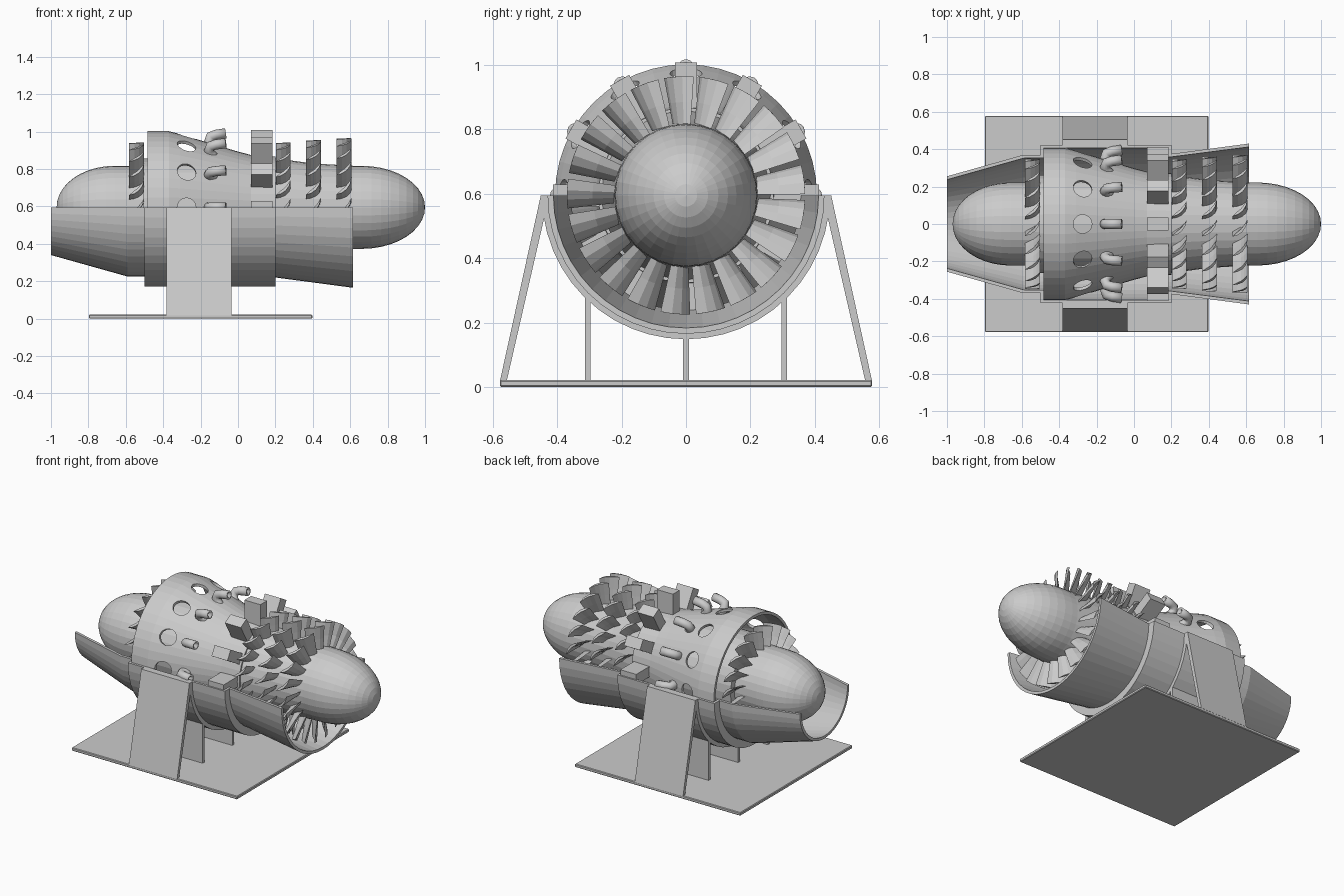
import bpy, bmesh
from math import sin, cos, pi, radians
from mathutils import Matrix, Vector

if "Cube" in bpy.data.objects:
    bpy.data.objects.remove(bpy.data.objects["Cube"])

AXIS = 0.595  # height of the engine axis


def polar(x, r, a):
    """Point at station x, radius r, angle a from the top."""
    return Vector((x, -r * sin(a), AXIS + r * cos(a)))


def finish(name, bm):
    bmesh.ops.remove_doubles(bm, verts=bm.verts, dist=1e-5)
    bmesh.ops.recalc_face_normals(bm, faces=bm.faces)
    me = bpy.data.meshes.new(name)
    bm.to_mesh(me)
    bm.free()
    ob = bpy.data.objects.new(name, me)
    bpy.context.collection.objects.link(ob)
    return ob


def revolve(name, prof, segs, a0=0.0, a1=2 * pi, closed=True):
    """Spin an (x, radius) profile about the engine axis."""
    bm = bmesh.new()
    rings = [[bm.verts.new(polar(x, r, a0 + (a1 - a0) * i / segs)) for x, r in prof]
             for i in range(segs + 1)]
    n = len(prof)
    for p, q in zip(rings, rings[1:]):
        for j in range(n if closed else n - 1):
            k = (j + 1) % n
            bm.faces.new((p[j], p[k], q[k], q[j]))
    if a1 - a0 < 6.2 and closed:
        bm.faces.new(rings[0])
        bm.faces.new(rings[-1][::-1])
    return finish(name, bm)


def shell(outer, t):
    return outer + [(x, r - t) for x, r in reversed(outer)]


def prism(name, pts, x0, x1):
    """Extrude a (y, z) outline along x."""
    bm = bmesh.new()
    f = bm.faces.new([bm.verts.new((x0, y, z)) for y, z in pts])
    new = bmesh.ops.extrude_face_region(bm, geom=[f])["geom"]
    bmesh.ops.translate(bm, vec=(x1 - x0, 0, 0),
                        verts=[v for v in new if isinstance(v, bmesh.types.BMVert)])
    return finish(name, bm)


# Central hub with rounded nose and tail
quarter = [radians(d) for d in range(0, 91, 9)]
nose = [(0.66 + 0.34 * cos(a), 0.222 * sin(a)) for a in quarter]
tail = [(-0.66 - 0.31 * cos(a), 0.222 * sin(a)) for a in reversed(quarter)]
hub = nose + [(0.62, 0.222), (0.4, 0.235), (0.2, 0.262), (-0.505, 0.262), (-0.505, 0.222)] + tail
revolve("hub", hub, 32, closed=False)

# Perforated combustor casing
outer = [(-0.485, 0.407), (-0.37, 0.407), (-0.31, 0.392), (-0.15, 0.343), (0.0, 0.298),
         (0.07, 0.28), (0.2, 0.272)]
casing = revolve("combustor_casing", shell(outer, 0.018), 48)
bm = bmesh.new()
for i in range(12):
    m = (Matrix.Translation((-0.275, 0, AXIS)) @ Matrix.Rotation(i * pi / 6, 4, 'X')
         @ Matrix.Translation((0, 0, 0.39)))
    bmesh.ops.create_cone(bm, cap_ends=True, segments=20, radius1=0.05, radius2=0.05,
                          depth=0.16, matrix=m)
cutter = finish("hole_cutter", bm)
cutter.hide_render = True
cutter.hide_viewport = True
mod = casing.modifiers.new("holes", 'BOOLEAN')
mod.object = cutter
mod.operation = 'DIFFERENCE'
mod.solver = 'EXACT'

# Bent fuel pipes, hollow at the open end
PATH = [(-0.115, 0.30), (-0.143, 0.325), (-0.156, 0.352), (-0.147, 0.378),
        (-0.117, 0.388), (-0.065, 0.396)]
bm = bmesh.new()
for i in range(12):
    a = i * pi / 6
    c, s = cos(a), sin(a)
    tang = Vector((0, -c, -s))
    rad = Vector((0, -s, c))
    stations = [(p, 0.027) for p in PATH] + [(PATH[-1], 0.016), (PATH[-2], 0.016)]
    rings = []
    for j, ((x, r), w) in enumerate(stations):
        k = j if j < len(PATH) else (5 if j == 6 else 4)
        p, q = PATH[max(k - 1, 0)], PATH[min(k + 1, 5)]
        d = Vector((q[0] - p[0], q[1] - p[1])).normalized()
        side = Vector((1, 0, 0)) * -d.y + rad * d.x
        rings.append([bm.verts.new(polar(x, r, a) + w * (cos(t) * side + sin(t) * tang))
                      for t in (2 * pi * n / 12 for n in range(12))])
    for p, q in zip(rings, rings[1:]):
        for n in range(12):
            bm.faces.new((p[n], p[n - 1], q[n - 1], q[n]))
    bm.faces.new(rings[0])
    bm.faces.new(rings[-1])
pipes = finish("fuel_pipes", bm)
pipes.data.shade_smooth()

# Radial blocks around the compressor end
bm = bmesh.new()
for i in range(12):
    m = (Matrix.Translation((0.128, 0, AXIS)) @ Matrix.Rotation(i * pi / 6, 4, 'X')
         @ Matrix.Translation((0, 0, 0.33)) @ Matrix.Diagonal((0.115, 0.068, 0.165, 1)))
    bmesh.ops.create_cube(bm, size=1, matrix=m)
finish("radial_blocks", bm)

# Curved blade rows: crescent section (x, tangential offset at the tip)
SECTION = [(-0.04, -0.045), (-0.012, -0.037), (0.014, -0.018), (0.032, 0.01), (0.04, 0.045),
           (0.022, 0.016), (0.004, -0.006), (-0.016, -0.022)]
COUNT = 21


def blade_row(name, x0, r0, r1):
    bm = bmesh.new()
    for i in range(COUNT):
        a = 2 * pi * (i + 0.2) / COUNT
        rings = [[bm.verts.new(polar(x0 + x, r, a - t / 0.36)) for x, t in SECTION]
                 for r in (r0, (r0 + r1) / 2, r1)]
        for p, q in zip(rings, rings[1:]):
            for n in range(len(SECTION)):
                bm.faces.new((p[n], p[n - 1], q[n - 1], q[n]))
        bm.faces.new(rings[0])
        bm.faces.new(rings[-1])
    finish(name, bm)


blade_row("fan_blades", 0.567, 0.21, 0.37)
blade_row("compressor_blades_front", 0.403, 0.22, 0.36)
blade_row("compressor_blades_rear", 0.242, 0.24, 0.347)
blade_row("turbine_blades", -0.542, 0.20, 0.347)

# Lower half of the outer casing
T = 0.018
outer = [(-1.0, 0.255), (-0.59, 0.37), (-0.5, 0.37), (-0.5, 0.422), (0.2, 0.422),
         (0.2, 0.375), (0.615, 0.43)]
inner = [(0.615, 0.412), (0.185, 0.357), (0.185, 0.406), (-0.483, 0.406),
         (-0.483, 0.354), (-0.59, 0.352), (-1.0, 0.237)]
revolve("lower_casing", outer + inner, 24, pi / 2, 3 * pi / 2)

# Stand: saddle, sloping side plates, upright ribs and base
SX = (-0.383, -0.035)
revolve("saddle", shell([(SX[0], 0.447), (SX[1], 0.447)], 0.027), 24, pi / 2, 3 * pi / 2)
for side, label in ((-1, "front"), (1, "back")):
    prism("side_plate_" + label, [(side * y, z) for y, z in
          ((0.43, AXIS), (0.451, AXIS), (0.578, 0.018), (0.557, 0.018), (0.437, 0.54))], *SX)
for y, top, label in ((-0.305, 0.28, "front"), (0, 0.16, "middle"), (0.305, 0.28, "back")):
    prism("rib_" + label, [(y - 0.009, 0.015), (y + 0.009, 0.015),
                           (y + 0.009, top), (y - 0.009, top)], *SX)
base = prism("base", [(-0.578, 0), (0.578, 0), (0.578, 0.021), (-0.578, 0.021)], -0.797, 0.398)
bev = base.modifiers.new("edge", 'BEVEL')
bev.width = 0.004
